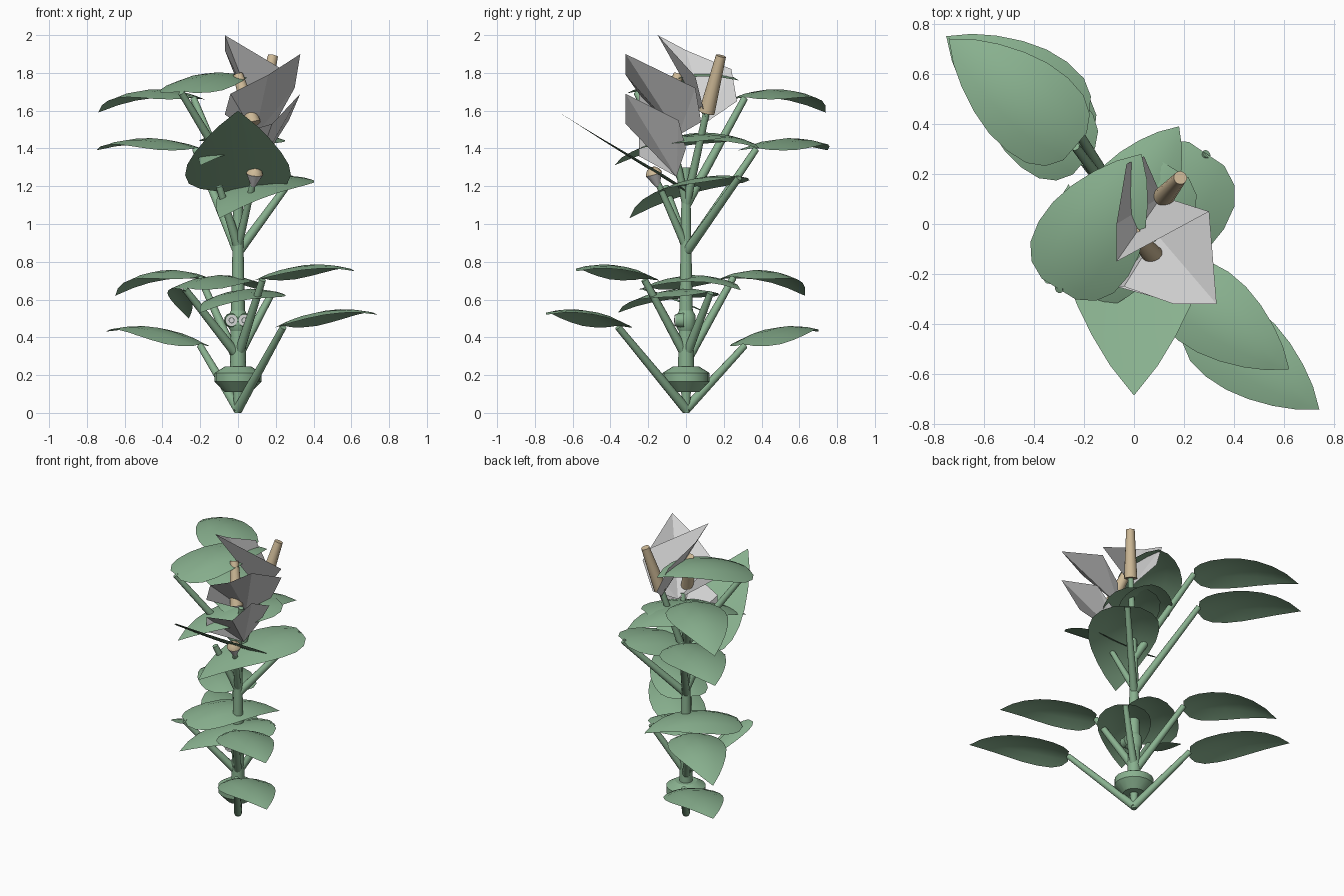
import bpy, bmesh, math
from mathutils import Vector

if "Cube" in bpy.data.objects:
    bpy.data.objects.remove(bpy.data.objects["Cube"])


def material(name, rgb):
    m = bpy.data.materials.new(name)
    m.diffuse_color = (*rgb, 1)
    m.use_nodes = True
    m.node_tree.nodes["Principled BSDF"].inputs["Base Color"].default_value = m.diffuse_color
    return m


GREEN = material("leaf green", (0.25, 0.44, 0.275))
WHITE = material("petal white", (0.66, 0.66, 0.66))
CREAM = material("stamen cream", (0.62, 0.49, 0.31))
DARK = material("dark ring", (0.06, 0.08, 0.07))


def make(name, verts, faces, mat, smooth=True):
    me = bpy.data.meshes.new(name)
    me.from_pydata([tuple(v) for v in verts], [], faces)
    bm = bmesh.new()
    bm.from_mesh(me)
    bmesh.ops.recalc_face_normals(bm, faces=bm.faces)
    bm.to_mesh(me)
    bm.free()
    me.materials.append(mat)
    ob = bpy.data.objects.new(name, me)
    bpy.context.collection.objects.link(ob)
    if smooth:
        bpy.ops.object.select_all(action='DESELECT')
        ob.select_set(True)
        bpy.context.view_layer.objects.active = ob
        bpy.ops.object.shade_smooth_by_angle(angle=math.radians(32))
    return ob


def lathe(name, a, b, profile, mat, n=14):
    """Turned shape from a to b; profile holds (fraction, radius)."""
    a, b = Vector(a), Vector(b)
    q = (b - a).to_track_quat('Z', 'Y')
    verts, faces = [], []
    for t, r in profile:
        for k in range(n):
            an = 2 * math.pi * k / n
            verts.append(a.lerp(b, t) + q @ Vector((r * math.cos(an), r * math.sin(an), 0)))
    for i in range(len(profile) - 1):
        for k in range(n):
            j = (k + 1) % n
            faces.append((i * n + k, i * n + j, i * n + n + j, i * n + n + k))
    faces += [tuple(range(n)), tuple(range(len(verts) - n, len(verts)))]
    return make(name, verts, faces, mat)


OUTLINE = [(0, 0.38), (0.06, 0.72), (0.16, 0.93), (0.3, 1.0), (0.45, 0.96),
           (0.6, 0.82), (0.75, 0.6), (0.88, 0.34), (1, 0.0)]


def leaf(name, base, tip, half, arch, droop=0.045, skew=1.0):
    """Arched sheet with a rounded base, a pointed tip and drooping sides."""
    base, tip = Vector(base), Vector(tip)
    side = (tip - base).cross(Vector((0, 0, 1))).normalized()
    verts, faces = [], []
    for t, w in OUTLINE:
        t = t ** skew
        for s in (-1, -0.5, 0, 0.5, 1):
            p = base.lerp(tip, t) + side * (s * w * half)
            p.z += arch * 4 * t * (1 - t) - droop * (s * w) ** 2
            verts.append(p)
    for i in range(len(OUTLINE) - 1):
        for k in range(4):
            c = i * 5 + k
            if i == len(OUTLINE) - 2:
                faces.append((c, c + 1, len(verts) - 3))
            else:
                faces.append((c, c + 1, c + 6, c + 5))
    ob = make(name, verts, faces, GREEN)
    if ob.data.polygons[12].normal.z < 0:
        ob.data.flip_normals()
    return ob


def twig(name, a, b, r0=0.026, r1=0.018):
    lathe(name, a, b, [(0, r0), (1, r1)], GREEN, 12)


# Main stem, foot and swollen base
lathe("main_stem", (0, 0, 0.16), (0, 0, 1.3),
      [(0, 0.045), (0.45, 0.034), (0.6, 0.03), (1, 0.022)], GREEN)
lathe("stem_foot", (0, 0, 0), (0, 0, 0.16), [(0, 0.018), (1, 0.03)], GREEN)
lathe("base_bulb", (0, 0, 0.11), (0, 0, 0.245),
      [(0, 0.07), (0.42, 0.125), (0.75, 0.125), (1, 0.07)], GREEN, 16)

# Leaves with their twigs: twig start height, leaf base, leaf tip, half width, arch
LEAVES = {
    "top_back": (1.1, (-0.235, 0.31, 1.67), (-0.74, 0.74, 1.59), 0.19, 0.08),
    "upper_back": (0.85, (-0.225, 0.37, 1.40), (-0.75, 0.75, 1.39), 0.2, 0.06),
    "middle_back": (0.27, (-0.2, 0.25, 0.72), (-0.65, 0.63, 0.62), 0.18, 0.08),
    "low_back": (0.02, (-0.2, 0.31, 0.36), (-0.70, 0.70, 0.43), 0.18, 0.06),
    "middle_front": (0.3, (0.13, -0.22, 0.71), (0.62, -0.58, 0.75), 0.17, 0.055),
    "low_front": (0.02, (0.24, -0.36, 0.46), (0.74, -0.74, 0.52), 0.17, 0.055),
    "top_left": (1.2, (-0.3, -0.26, 1.70), (0.03, 0.28, 1.76), 0.21, 0.07),
    "upper_right": (0.85, (0.29, 0.28, 1.25), (-0.1, -0.3, 1.03), 0.225, 0.08),
    "low_left": (0.3, (-0.28, -0.19, 0.66), (0.12, 0.29, 0.65), 0.19, 0.075),
    "low_right": (0.3, (0.18, 0.13, 0.64), (-0.2, -0.36, 0.53), 0.17, 0.06),
}
for key, (z, base, tip, half, arch) in LEAVES.items():
    leaf(key + "_leaf", base, tip, half, arch)
    twig(key + "_twig", (0, 0, z), (base[0], base[1], base[2] - 0.005))
leaf("upper_left_leaf", (-0.12, -0.06, 1.46), (0.18, 0.39, 1.40), 0.17, 0.05)
leaf("upper_front_leaf", (0.16, 0.22, 1.46), (-0.2, -0.38, 1.31), 0.18, 0.07)
twig("upper_left_twig", (0, 0, 0.88), (-0.1, -0.11, 1.2))
leaf("hood_leaf", (0, 0.0, 1.17), (0, -0.685, 1.6), 0.28, -0.005, -0.02, 1.5)
leaf("small_leaf", (-0.33, -0.24, 0.66), (-0.26, 0.16, 0.5), 0.06, 0.02, 0.01)

# Flower stalks
twig("rear_stalk", (0, 0, 1.1), (0.12, 0.11, 1.6), 0.024, 0.018)
twig("middle_stalk", (0, 0, 1.1), (0.08, -0.08, 1.5), 0.022, 0.016)
twig("front_stalk", (0, 0, 0.88), (0.08, -0.15, 1.22), 0.022, 0.016)

# Folded petals, each fanned around its first point
PETALS = {
    "rear_petal": [(0.11, 0.11, 1.54), (0.04, 0.27, 1.65), (-0.03, 0.24, 1.82),
                   (-0.07, 0.0, 1.92), (-0.07, -0.15, 2.0), (0.3, 0.05, 1.78)],
    "middle_petal": [(0.09, -0.04, 1.47), (-0.07, -0.25, 1.58), (-0.04, -0.25, 1.69),
                     (0.16, -0.32, 1.79), (0.33, -0.32, 1.9), (0.3, 0.05, 1.72),
                     (0.2, 0.08, 1.54)],
    "front_petal": [(0.08, -0.05, 1.25), (-0.07, -0.25, 1.36), (-0.07, -0.25, 1.46),
                    (0.18, -0.32, 1.53), (0.33, -0.32, 1.69), (0.27, -0.04, 1.55),
                    (0.17, 0.0, 1.4)],
}
for name, pts in PETALS.items():
    make(name, pts, [(0, i, i + 1) for i in range(1, len(pts) - 1)], WHITE, False)

# Stamens and the small closed bud
lathe("rear_stamen", (0.12, 0.11, 1.59), (0.185, 0.185, 1.89),
      [(0, 0.042), (1, 0.027)], CREAM)
lathe("middle_stamen", (0.08, -0.13, 1.53), (0.0, -0.04, 1.79),
      [(0, 0.042), (1, 0.027)], CREAM)
lathe("bud_cup", (0.08, -0.15, 1.2), (0.088, -0.17, 1.265), [(0, 0.012), (1, 0.045)], WHITE)
lathe("bud_cap", (0.088, -0.17, 1.265), (0.092, -0.18, 1.3),
      [(0, 0.045), (0.6, 0.035), (1, 0.015)], CREAM)

# Knot on the stem with two ringed spots
lathe("stem_knot", (0, 0, 0.425), (0, 0, 0.545),
      [(0, 0.035), (0.25, 0.052), (0.75, 0.052), (1, 0.035)], GREEN)
for side, x in (("left", -0.034), ("right", 0.034)):
    lathe(f"{side}_spot_pad", (x, -0.01, 0.49), (x, -0.056, 0.49), [(0, 0.04), (1, 0.034)], GREEN)
    for part, r, y, mat in (("white", 0.03, -0.060, WHITE), ("ring", 0.016, -0.062, DARK),
                            ("centre", 0.012, -0.064, WHITE)):
        lathe(f"{side}_spot_{part}", (x, -0.055, 0.49), (x, y, 0.49), [(0, r), (1, r)], mat)
